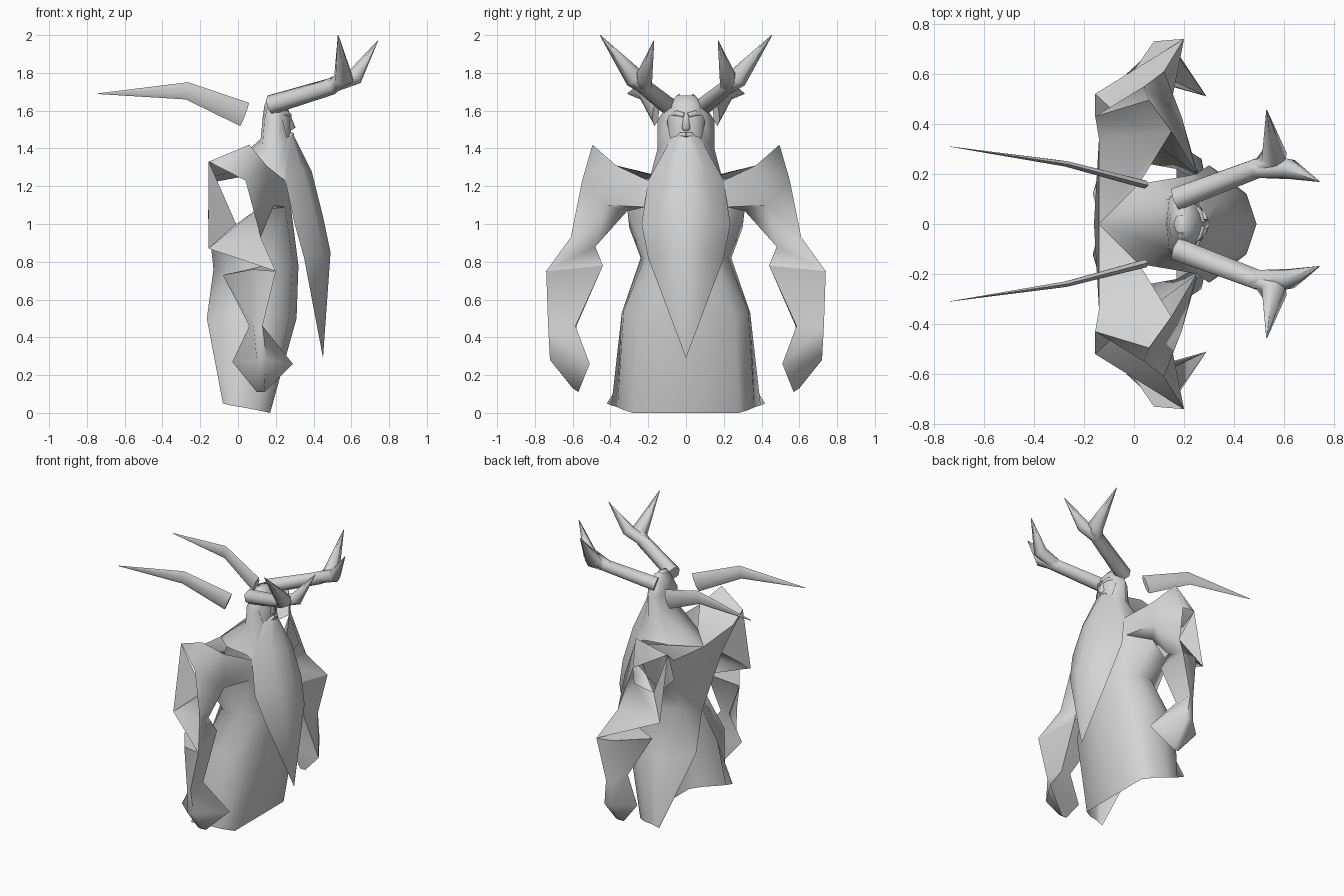
import bpy, bmesh, math
from mathutils import Vector

if "Cube" in bpy.data.objects:
    bpy.data.objects.remove(bpy.data.objects["Cube"])

GREY = (0.66, 0.66, 0.66, 1)
stone = bpy.data.materials.new("plain_grey")
stone.use_nodes = True
stone.diffuse_color = GREY
stone.node_tree.nodes["Principled BSDF"].inputs["Base Color"].default_value = GREY


def make(name, verts, faces, mirror=True, angle=80):
    """Mesh object, mirrored across the y = 0 plane and smoothed by angle."""
    mesh = bpy.data.meshes.new(name)
    mesh.from_pydata([tuple(v) for v in verts], [], faces)
    bm = bmesh.new()
    bm.from_mesh(mesh)
    bmesh.ops.remove_doubles(bm, verts=bm.verts, dist=0.0005)
    bmesh.ops.recalc_face_normals(bm, faces=bm.faces)
    bm.to_mesh(mesh)
    bm.free()
    mesh.materials.append(stone)
    obj = bpy.data.objects.new(name, mesh)
    bpy.context.collection.objects.link(obj)
    if mirror:
        mod = obj.modifiers.new("mirror", 'MIRROR')
        mod.use_axis = (False, True, False)
        mod.use_clip = True
    bpy.ops.object.select_all(action='DESELECT')
    obj.select_set(True)
    bpy.context.view_layer.objects.active = obj
    bpy.ops.object.shade_smooth_by_angle(angle=math.radians(angle))
    return obj


def loft(name, rows, closed=False, caps=False, skip=(), mirror=True):
    """Skin between rows of points; skip holds (row, column) gaps."""
    n = len(rows[0])
    verts = [p for row in rows for p in row]
    faces = []
    for r in range(len(rows) - 1):
        for c in range(n if closed else n - 1):
            if (r, c) not in skip:
                d = (c + 1) % n
                faces.append((r * n + c, r * n + d, (r + 1) * n + d, (r + 1) * n + c))
    if caps:
        faces.append(tuple(range(n)))
        faces.append(tuple(range(len(verts) - n, len(verts))))
    return make(name, verts, faces, mirror)


def tube(name, path, radii, flat=1.0, sides=6):
    """Tapering horn along a path; flat narrows it sideways."""
    pts = [Vector(p) for p in path]
    rows = []
    for i, p in enumerate(pts):
        t = (pts[min(i + 1, len(pts) - 1)] - pts[max(i - 1, 0)]).normalized()
        side = t.cross(Vector((0, 0, 1))).normalized()
        up = side.cross(t)
        turn = [math.tau * k / sides for k in range(sides)]
        rows.append([p + radii[i] * (side * flat * math.sin(a) + up * math.cos(a)) for a in turn])
    return loft(name, rows, closed=True, caps=True)


def rounded(name, levels, sides=12):
    """Stack of ellipses given as height, centre x, depth radius, width radius."""
    turn = [math.tau * k / sides for k in range(sides)]
    rows = [[(cx + rx * math.cos(a), ry * math.sin(a), z) for a in turn]
            for z, cx, rx, ry in levels]
    return loft(name, rows, closed=True, caps=True, mirror=False)


# Robe: open sheet from front centre round to the back, slit below the waist
loft("robe", [
    [(.27, 0, 1.25), (.25, .2, 1.23), (.15, .37, 1.31), (-.02, .35, 1.28), (-.14, .34, 1.25), (-.14, 0, 1.22)],
    [(.28, 0, 1.09), (.25, .22, 1.09), (.1, .31, 1.07), (-.01, .3, .98), (-.1, .28, 1.08), (-.16, 0, 1.05)],
    [(.32, 0, .78), (.29, .15, .8), (.17, .22, .82), (.06, .24, .82), (-.05, .1, .78), (-.13, 0, .76)],
    [(.31, 0, .5), (.27, .26, .5), (.16, .33, .54), (.03, .34, .53), (-.1, .3, .5), (-.165, .12, .5)],
    [(.17, 0, 0), (.17, .28, 0), (.1, .33, .015), (.02, .363, .03), (-.04, .395, .04), (-.08, .42, .05)],
], skip={(0, 2), (0, 3)})

# Hood: hair behind the face, draped to the beard in front and the nape behind
loft("hood", [
    [(.22, .03, 1.67), (.19, .035, 1.69), (.17, .03, 1.68), (.16, 0, 1.68)],
    [(.23, .07, 1.63), (.2, .09, 1.64), (.16, .06, 1.64), (.145, 0, 1.64)],
    [(.24, .1, 1.54), (.2, .15, 1.55), (.14, .1, 1.55), (.13, 0, 1.55)],
    [(.26, .08, 1.45), (.2, .15, 1.4), (.13, .1, 1.42), (.12, 0, 1.45)],
    [(.25, .2, 1.23), (.2, .19, 1.25), (.02, .16, 1.25), (-.14, 0, 1.22)],
])

# Sleeves: folded cloth with an open gap at the back of the shoulder
points = {
    "yoke": (.15, .37, 1.31), "peak": (.06, .495, 1.42), "corner": (-.155, .43, 1.33),
    "outer": (.04, .55, 1.23), "fold": (.09, .46, 1.07), "pit": (-.01, .385, 1.0),
    "back": (-.155, .52, .87), "elbow": (.2, .74, .75), "bend": (.12, .61, .93),
    "inner": (.1, .48, .88), "cuff": (.14, .44, .78), "chest": (.19, .43, 1.1),
    "side": (.1, .31, 1.07), "neck": (.25, .2, 1.23), "blade": (-.14, .34, 1.25),
    "rib": (-.1, .28, 1.08), "breast": (.25, .22, 1.09),
    "nape": (-.14, 0, 1.22), "drape": (.02, .16, 1.25),
}
panels = [
    "peak corner outer", "yoke peak corner blade", "yoke peak outer chest",
    "neck yoke chest", "neck chest breast", "breast chest side",
    "chest outer bend inner", "side chest inner", "fold outer bend",
    "fold pit back bend", "bend back elbow", "inner bend elbow cuff",
    "corner pit back", "inner pit back", "inner cuff back",
    "side inner pit", "corner blade rib", "nape drape yoke blade",
]
order = list(points)
make("sleeve", points.values(), [[order.index(w) for w in p.split()] for p in panels])

# Forearm and hand
loft("forearm_and_hand", [
    [(.2, .74, .75), (.14, .44, .78), (-.08, .5, .73), (.08, .73, .76)],
    [(.13, .73, .46), (.13, .585, .46), (.06, .58, .46), (.08, .7, .46)],
    [(.15, .72, .28), (.29, .51, .26), (-.03, .6, .27), (.1, .72, .28)],
    [(.14, .6, .13), (.14, .57, .11), (.1, .57, .11), (.1, .6, .13)],
], closed=True, caps=True)

# Beard: a broad bowed sheet ending in a point
loft("beard", [
    [(.3, 0, 1.46), (.29, .035, 1.47), (.26, .075, 1.46)],
    [(.39, 0, 1.28), (.35, .11, 1.27), (.25, .2, 1.23)],
    [(.45, 0, 1.04), (.41, .14, 1.03), (.3, .235, 1.0)],
    [(.49, 0, .85), (.45, .12, .84), (.35, .2, .82)],
    [(.45, 0, .29), (.45, 0, .29), (.45, 0, .29)],
])

# Face with soft features
rounded("face", [(1.4, .22, .06, .09), (1.47, .21, .07, .095), (1.56, .205, .075, .1),
                 (1.63, .2, .06, .085), (1.68, .195, .02, .05)])
loft("nose", [
    [(.275, 0, 1.58), (.27, .012, 1.58), (.25, .02, 1.58)],
    [(.305, 0, 1.51), (.29, .02, 1.51), (.26, .025, 1.51)],
    [(.27, 0, 1.49), (.27, .015, 1.49), (.25, .02, 1.49)],
])
tube("brow", [(.272, .01, 1.575), (.258, .05, 1.585), (.22, .09, 1.575)], [.014, .016, .006])
tube("moustache", [(.285, 0, 1.475), (.28, .03, 1.47), (.26, .065, 1.44)], [.012, .014, .004])

# Forked antlers in front and thin swept horns behind
tube("antler", [(.17, .1, 1.63), (.5, .225, 1.73), (.56, .27, 1.77), (.53, .455, 2.0)],
     [.052, .045, .055, .002])
tube("antler_fork", [(.47, .22, 1.725), (.62, .22, 1.78), (.74, .17, 1.97)], [.04, .045, .002])
tube("back_horn", [(.035, .16, 1.58), (-.27, .24, 1.705), (-.74, .31, 1.69)],
     [.066, .046, .002], flat=.28)
